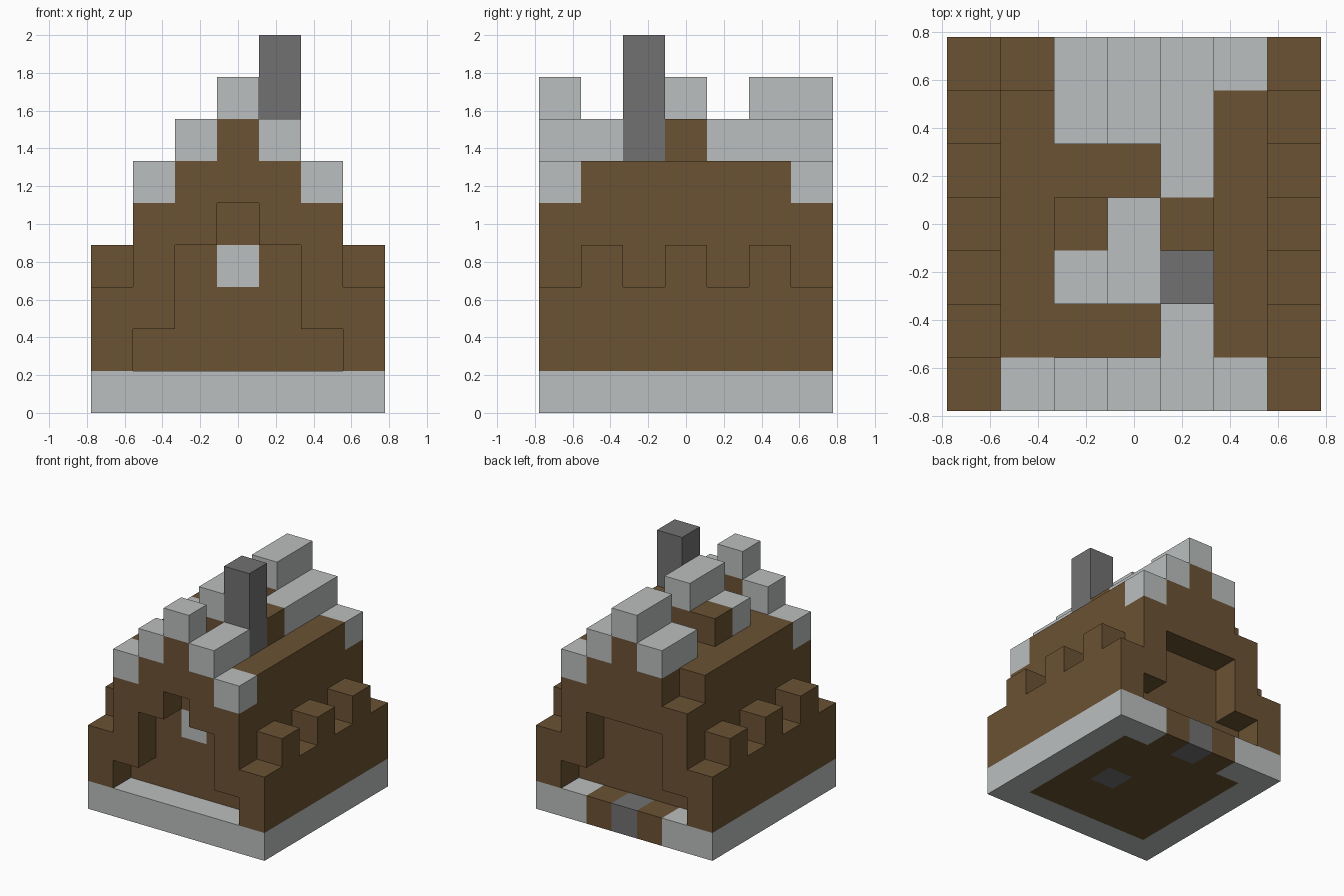
import bpy
import bmesh
from mathutils import Vector, Matrix

CELL = 2 / 9      # edge length of one building block
WIDTH = 7         # blocks along x and along y

start_cube = bpy.data.objects.get("Cube")
if start_cube:
    bpy.data.objects.remove(start_cube, do_unlink=True)


def make_material(name, red, green, blue):
    material = bpy.data.materials.new(name)
    colour = (red, green, blue, 1)
    material.diffuse_color = colour
    material.use_nodes = True
    for node in material.node_tree.nodes:
        if node.type == 'BSDF_PRINCIPLED':
            node.inputs["Base Color"].default_value = colour
    return material


stone = make_material("pale stone", 0.5, 0.52, 0.52)
timber = make_material("brown timber", 0.146, 0.084, 0.033)
slate = make_material("dark slate", 0.165, 0.165, 0.165)


def box(x, y, z):
    """Block with a (start, end) span on each axis, counted in cells."""
    return [x, y, z]


def both_sides(x, y, z):
    """The same block on the left and on the right."""
    return [box(x, y, z), box((WIDTH - x[1], WIDTH - x[0]), y, z)]


def build(name, material, blocks):
    bm = bmesh.new()
    offset = Vector((WIDTH / 2, WIDTH / 2, 0))
    for spans in blocks:
        low = Vector([span[0] for span in spans])
        high = Vector([span[1] for span in spans])
        place = Matrix.Translation(((low + high) / 2 - offset) * CELL)
        size = Matrix.Diagonal((*((high - low) * CELL), 1))
        bmesh.ops.create_cube(bm, size=1, matrix=place @ size)
    mesh = bpy.data.meshes.new(name)
    bm.to_mesh(mesh)
    bm.free()
    mesh.materials.append(material)
    part = bpy.data.objects.new(name, mesh)
    bpy.context.collection.objects.link(part)
    return part


# Spans used again and again: front row, back row, inner rows, ridge column
FRONT, BACK, INNER, RIDGE = (0, 1), (6, 7), (1, 6), (3, 4)
GROUND, EAVES, ROOF, UPPER, TOP = (0, 1), (4, 5), (5, 6), (6, 7), (7, 8)

# Ground level: stone ring, timber floor, hearth and back doorstep
build("foundation", stone,
      [box((0, WIDTH), FRONT, GROUND)]
      + both_sides((0, 1), (1, WIDTH), GROUND)
      + both_sides((1, 2), BACK, GROUND))
build("floor", timber,
      [box((1, 4), INNER, GROUND), box((5, 6), INNER, GROUND),
       box((4, 5), (1, 3), GROUND), box((4, 5), (4, 6), GROUND)])
build("hearth", slate, [box((4, 5), RIDGE, GROUND)])
build("back_doorstep", slate, [box(RIDGE, BACK, GROUND)])
build("back_doorstep_edges", timber, both_sides((2, 3), BACK, GROUND))

# House body and the recessed front wall around its window
build("house_body", timber, [box(INNER, (2, 6), (1, 5))])
build("front_wall", timber,
      both_sides((1, 3), (1, 2), (1, 5))
      + [box(RIDGE, (1, 2), (1, 3)), box(RIDGE, (1, 2), EAVES)])
build("front_window", stone, [box(RIDGE, (1, 2), RIDGE)])

# Low side walls with a stud on every second block
build("side_walls", timber, both_sides((0, 1), (0, WIDTH), (1, 3)))
studs = []
for row in range(1, WIDTH, 2):
    studs += both_sides((0, 1), (row, row + 1), RIDGE)
build("side_wall_studs", timber, studs)

# Gables that frame the stepped recesses
build("front_gable", timber,
      both_sides((1, 2), FRONT, (2, 5))
      + both_sides((2, 3), FRONT, EAVES)
      + [box((2, 5), FRONT, ROOF), box(RIDGE, FRONT, UPPER)])
build("back_gable", timber,
      both_sides((1, 2), BACK, (2, 5))
      + [box((2, 5), BACK, (4, 6)), box(RIDGE, BACK, UPPER)])

# Roof deck and the timber that carries the ridge
build("roof_deck", timber, [box(INNER, INNER, ROOF)])
build("ridge_supports", timber,
      [box(RIDGE, (2, 3), UPPER), box((2, 5), RIDGE, UPPER),
       box(RIDGE, ROOF, UPPER)])

# Broken stone roof trim, lowest course first
build("lower_trim", stone,
      both_sides((1, 2), FRONT, ROOF) + [box((5, 6), BACK, ROOF)])
build("middle_trim_right", stone,
      [box((2, 3), rows, UPPER) for rows in (FRONT, (2, 3), (5, 7))])
build("middle_trim_left", stone,
      [box((4, 5), rows, UPPER) for rows in ((0, 2), (4, 7))])
build("ridge_cap", stone,
      [box(RIDGE, rows, TOP) for rows in (FRONT, (2, 4), (5, 7))])

# Chimney
build("chimney", slate, [box((4, 5), (2, 3), (6, 9))])
